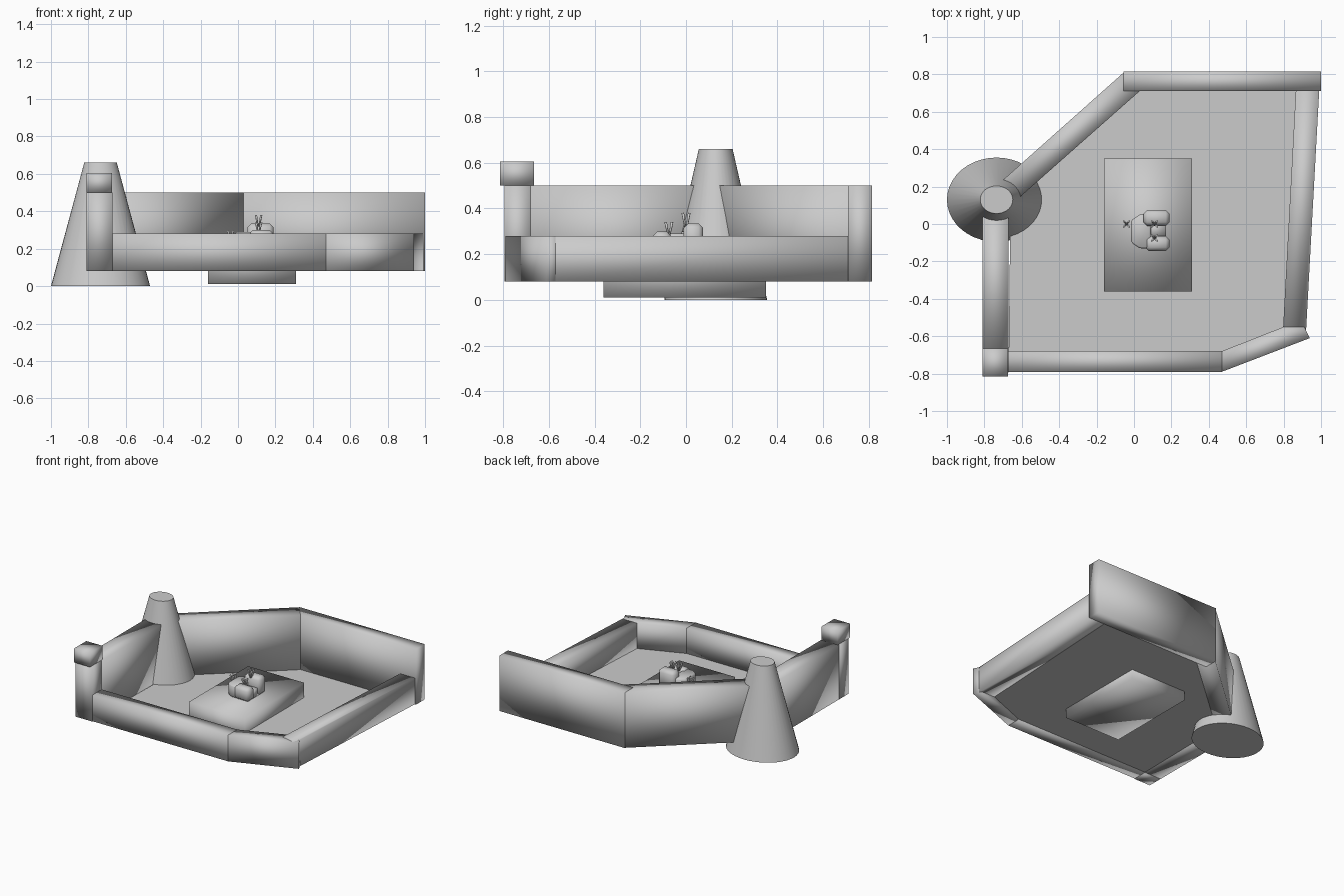
import bpy, bmesh, math
from mathutils import Vector

cube = bpy.data.objects.get("Cube")
if cube:
    bpy.data.objects.remove(cube, do_unlink=True)

grey = bpy.data.materials.new("plain_grey")
grey.use_nodes = True
colour = (0.6, 0.6, 0.6, 1)
grey.diffuse_color = colour
grey.node_tree.nodes["Principled BSDF"].inputs["Base Color"].default_value = colour


def finish(name, bm, smooth):
    """Turn a bmesh into a named object with the shared material."""
    bmesh.ops.recalc_face_normals(bm, faces=bm.faces)
    for f in bm.faces:
        f.smooth = smooth
    mesh = bpy.data.meshes.new(name)
    bm.to_mesh(mesh)
    bm.free()
    mesh.materials.append(grey)
    ob = bpy.data.objects.new(name, mesh)
    bpy.context.collection.objects.link(ob)
    return ob


def prism(name, outline, z0, z1, smooth=True, bevel=0):
    """Extrude a plan outline from z0 to z1."""
    bm = bmesh.new()
    base = bm.faces.new([bm.verts.new((x, y, z0)) for x, y in outline])
    up = bmesh.ops.extrude_face_region(bm, geom=[base], use_keep_orig=True)
    verts = [v for v in up["geom"] if isinstance(v, bmesh.types.BMVert)]
    bmesh.ops.translate(bm, verts=verts, vec=(0, 0, z1 - z0))
    ob = finish(name, bm, smooth)
    if bevel:
        mod = ob.modifiers.new("chamfer", "BEVEL")
        mod.width, mod.segments = bevel, 1
    return ob


def box(name, x0, x1, y0, y1, z0, z1, smooth=True, bevel=0):
    return prism(name, [(x0, y0), (x1, y0), (x1, y1), (x0, y1)], z0, z1, smooth, bevel)


LOW, MID, HIGH = 0.08, 0.28, 0.5

# Yard floor
prism("floor", [(-0.67, -0.69), (0.46, -0.69), (0.84, -0.57), (0.9, 0.72),
                (0.0, 0.72), (-0.66, 0.14)], LOW + 0.002, LOW + 0.007, False)

# High walls at the back and on the right side
box("back_wall", -0.055, 1.0, 0.71, 0.815, LOW, HIGH)
prism("diagonal_wall", [(-0.055, 0.81), (-0.74, 0.2), (-0.66, 0.1), (0.03, 0.71)], LOW, HIGH)
box("right_wall", -0.81, -0.67, -0.68, 0.06, LOW, HIGH)

# Low walls at the front and on the left side
box("front_wall", -0.67, 0.47, -0.79, -0.68, LOW, MID)
prism("angled_front_wall", [(0.47, -0.79), (0.94, -0.61), (0.91, -0.55),
                            (0.8, -0.55), (0.47, -0.68)], LOW, MID)
prism("left_wall", [(0.795, -0.6), (0.9, -0.625), (0.92, -0.57),
                    (0.99, 0.71), (0.865, 0.71)], LOW, MID)

# Corner post with a block on top
box("corner_post", -0.81, -0.67, -0.795, -0.68, LOW, HIGH)
box("post_block", -0.81, -0.675, -0.815, -0.665, HIGH, 0.605)

# Tapered tower, slightly oval in plan
bm = bmesh.new()
bmesh.ops.create_cone(bm, cap_ends=True, segments=40, radius1=0.265, radius2=0.087, depth=0.66)
bmesh.ops.scale(bm, verts=bm.verts, vec=(1, 0.85, 1))
bmesh.ops.translate(bm, verts=bm.verts, vec=(-0.735, 0.13, 0.33))
tower = finish("tower", bm, True)
bpy.context.view_layer.objects.active = tower
tower.select_set(True)
bpy.ops.object.shade_smooth_by_angle(angle=math.radians(40))
tower.select_set(False)

# Central platform running down through the floor
box("platform", -0.16, 0.31, -0.36, 0.35, 0.01, 0.2)

# Small seat-like centrepiece: rounded back and two arms
prism("centre_back", [(-0.015, -0.1), (0.03, -0.13), (0.09, -0.13), (0.09, 0.06),
                      (0.03, 0.05), (-0.015, 0.02)], 0.2, 0.29, True, 0.008)
box("centre_seat", 0.06, 0.17, -0.08, 0.02, 0.2, 0.26)
box("centre_arm_left", 0.05, 0.19, -0.01, 0.075, 0.2, 0.335, True, 0.02)
box("centre_arm_right", 0.06, 0.19, -0.145, -0.065, 0.2, 0.3, True, 0.02)


def sprig(name, x, y, z, height):
    """A tuft of thin crossed rods."""
    bm = bmesh.new()
    for i in range(4):
        a = math.pi / 4 + i * math.pi / 2
        lean = Vector((math.cos(a) * 0.02, math.sin(a) * 0.02, height))
        rot = lean.to_track_quat("Z", "Y").to_matrix().to_4x4()
        rod = bmesh.ops.create_cone(bm, cap_ends=True, segments=6, radius1=0.004,
                                    radius2=0.006, depth=lean.length, matrix=rot)
        bmesh.ops.translate(bm, verts=rod["verts"], vec=Vector((x, y, z)) + lean / 2)
    finish(name, bm, True)


# Tufts around the centrepiece
sprig("tuft_arm", 0.11, 0, 0.3, 0.08)
sprig("tuft_seat", 0.11, -0.075, 0.27, 0.07)
sprig("tuft_back", -0.04, 0, 0.2, 0.1)
